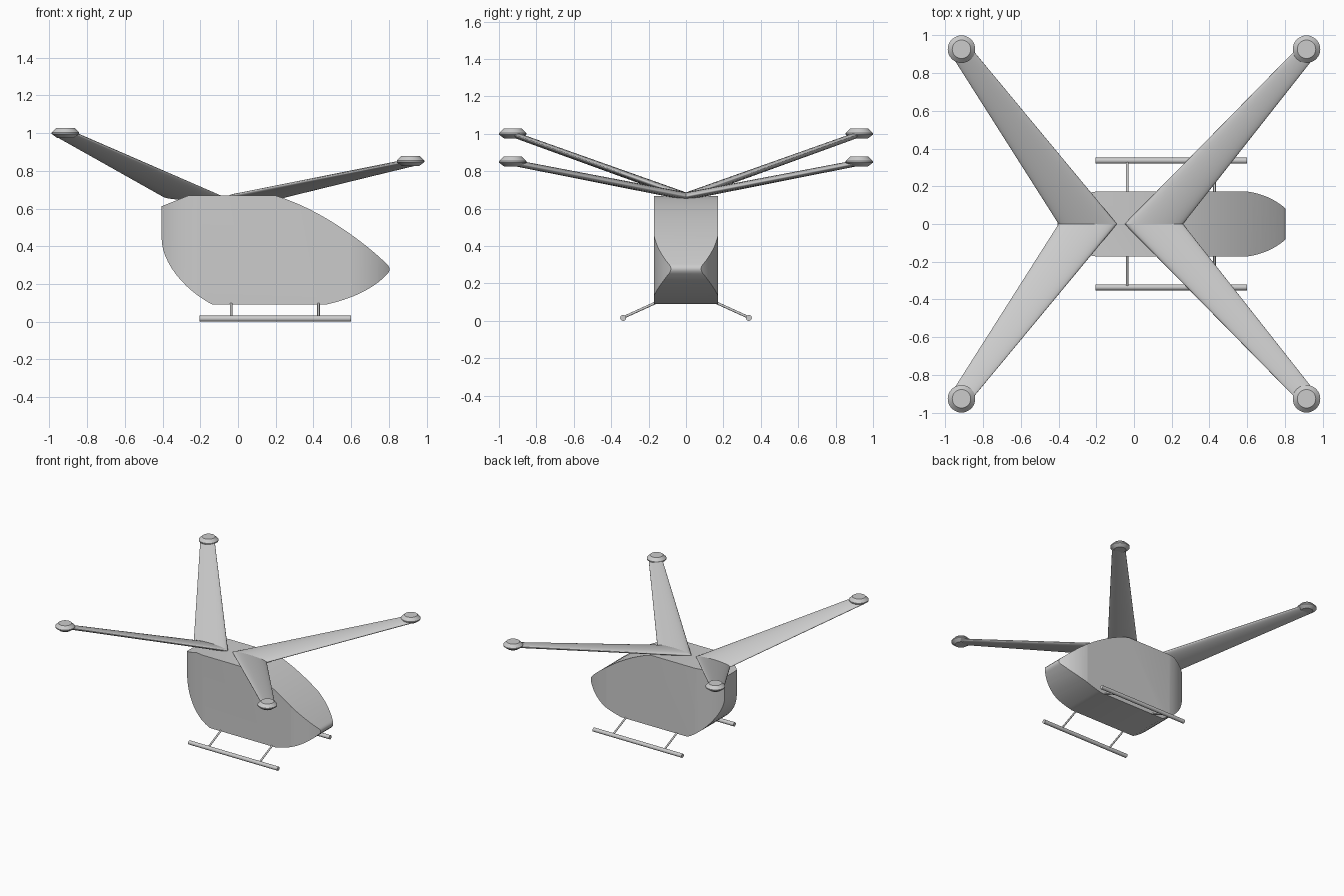
import bpy, bmesh, math
from mathutils import Vector

cube = bpy.data.objects.get("Cube")
if cube:
    bpy.data.objects.remove(cube, do_unlink=True)

# One plain grey for the whole aircraft
grey = bpy.data.materials.new("light_grey")
grey.use_nodes = True
GREY = (0.6, 0.6, 0.6, 1)
grey.diffuse_color = GREY
grey.node_tree.nodes["Principled BSDF"].inputs["Base Color"].default_value = GREY


def finish(bm, name, angle=35):
    bmesh.ops.recalc_face_normals(bm, faces=bm.faces)
    mesh = bpy.data.meshes.new(name)
    bm.to_mesh(mesh)
    bm.free()
    mesh.materials.append(grey)
    obj = bpy.data.objects.new(name, mesh)
    bpy.context.collection.objects.link(obj)
    smooth(obj, angle)
    return obj


def smooth(obj, angle):
    bpy.ops.object.select_all(action='DESELECT')
    obj.select_set(True)
    bpy.context.view_layer.objects.active = obj
    bpy.ops.object.shade_smooth_by_angle(angle=math.radians(angle))


def loft(rings, name, angle=35):
    """Skin equal rings of points and cap both ends."""
    bm = bmesh.new()
    loops = [[bm.verts.new(p) for p in ring] for ring in rings]
    for a, b in zip(loops, loops[1:]):
        for i in range(len(a)):
            j = (i + 1) % len(a)
            bm.faces.new((a[i], a[j], b[j], b[i]))
    bm.faces.new(loops[0])
    bm.faces.new(loops[-1])
    return finish(bm, name, angle)


def rod(start, end, radius, name):
    a, b = Vector(start), Vector(end)
    turn = (b - a).to_track_quat('Z', 'Y')
    ring = [turn @ Vector((radius * math.cos(t), radius * math.sin(t), 0))
            for t in (math.tau * k / 16 for k in range(16))]
    return loft([[a + p for p in ring], [b + p for p in ring]], name)


def curve(p0, p1, p2, p3, n=12):
    """Points along a cubic curve."""
    pts = [Vector(p) for p in (p0, p1, p2, p3)]
    return [sum((pts[k] * (math.comb(3, k) * t ** k * (1 - t) ** (3 - k)) for k in range(4)),
                Vector((0, 0))) for t in (i / n for i in range(n + 1))]


# Body: side profile cut by a plan outline that narrows at both ends
side = [Vector((-0.405, 0.612)), Vector((-0.265, 0.668))]
side += curve((0.2, 0.668), (0.43, 0.6), (0.66, 0.43), (0.785, 0.31))
side += curve((0.795, 0.3), (0.808, 0.285), (0.808, 0.272), (0.795, 0.255), 5)
side += curve((0.785, 0.245), (0.71, 0.17), (0.6, 0.12), (0.465, 0.09))
side += curve((-0.135, 0.09), (-0.29, 0.17), (-0.405, 0.32), (-0.405, 0.44))
body = loft([[(p.x, y, p.y) for p in side] for y in (-0.172, 0.172)], "body", 30)

nose = curve((0.6, 0.172), (0.69, 0.16), (0.77, 0.12), (0.82, 0.065))
tail = [Vector((0.4 - p.x, p.y)) for p in reversed(nose)]
half = tail + nose
plan = half + [Vector((p.x, -p.y)) for p in reversed(half)]
cutter = loft([[(p.x, p.y * 1.001, z) for p in plan] for z in (0, 0.8)], "plan_cutter")
cutter.hide_render = True
mod = body.modifiers.new("plan_cut", 'BOOLEAN')
mod.operation = 'INTERSECT'
mod.solver = 'EXACT'
mod.object = cutter
bpy.context.view_layer.objects.active = body
bpy.ops.object.modifier_apply(modifier=mod.name)
bpy.data.objects.remove(cutter, do_unlink=True)
smooth(body, 30)


def arm_ring(cx, y, z, width, height, n=32):
    return [(cx + width * math.cos(t), y, z + height * math.sin(t))
            for t in (math.tau * k / n for k in range(n))]


# Rotor arms with motor pods: root x, tip x, tip height
for end, root_x, tip_x, tip_z in (("front", 0.105, 0.915, 0.85), ("rear", -0.245, -0.915, 1.0)):
    for name, s in (("left", 1), ("right", -1)):
        loft([arm_ring(root_x, 0, 0.666, 0.155, 0.021),
              arm_ring(tip_x, s * 0.915, tip_z - 0.006, 0.066, 0.017)],
             f"{end}_{name}_arm", 50)
        pod = []
        for radius, dz in ((0.045, -0.025), (0.073, -0.004), (0.073, 0.004), (0.049, 0.028)):
            pod.append([(tip_x + radius * math.cos(t), s * 0.927 + radius * math.sin(t), tip_z + dz)
                        for t in (math.tau * k / 32 for k in range(32))])
        loft(pod, f"{end}_{name}_motor_pod", 30)

# Landing skids and their struts
for name, s in (("left", 1), ("right", -1)):
    rod((-0.205, s * 0.336, 0.016), (0.6, s * 0.336, 0.016), 0.016, f"{name}_skid")
    for k, x in enumerate((-0.036, 0.427)):
        rod((x, s * 0.16, 0.098), (x, s * 0.336, 0.018), 0.007, f"{name}_strut_{k + 1}")
